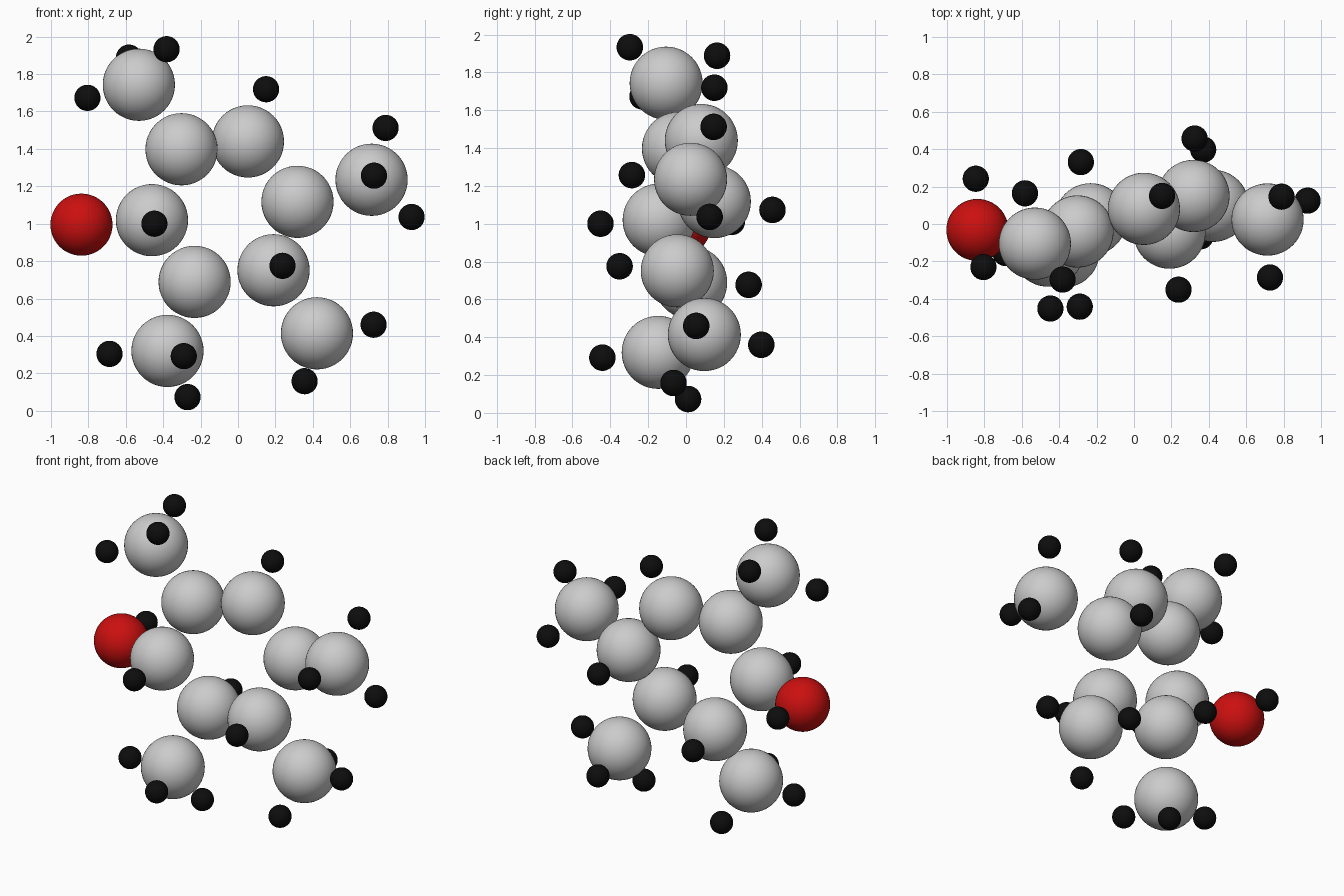
import bpy, bmesh


def material(name, rgb):
    m = bpy.data.materials.new(name)
    m.diffuse_color = (*rgb, 1.0)
    return m


def sphere_mesh(name, radius, mat=None):
    bm = bmesh.new()
    bmesh.ops.create_uvsphere(bm, u_segments=48, v_segments=24, radius=radius)
    for f in bm.faces:
        f.smooth = True
    me = bpy.data.meshes.new(name)
    bm.to_mesh(me)
    bm.free()
    if mat:
        me.materials.append(mat)
    return me


def place(name, mesh, points):
    for i, p in enumerate(points, 1):
        ob = bpy.data.objects.new(f"{name}_{i:02d}", mesh)
        ob.location = p
        bpy.context.collection.objects.link(ob)


# Large grey atoms: chain and side groups
place("carbon_atom", sphere_mesh("carbon_ball", 0.193), [
    (-0.53, -0.105, 1.743), (-0.302, -0.04, 1.398), (0.053, 0.081, 1.44),
    (0.318, 0.15, 1.117), (0.714, 0.024, 1.235), (-0.46, -0.142, 1.019),
    (-0.232, 0.025, 0.689), (0.19, -0.046, 0.751), (-0.377, -0.147, 0.32),
    (0.422, 0.097, 0.414),
])

# Red atom
place("oxygen_atom", sphere_mesh("oxygen_ball", 0.166, material("red", (0.6, 0.005, 0.005))),
      [(-0.837, -0.032, 0.995)])

# Small black atoms
place("hydrogen_atom", sphere_mesh("hydrogen_ball", 0.07, material("black", (0.004, 0.004, 0.004))), [
    # top end group
    (-0.805, -0.23, 1.673), (-0.382, -0.297, 1.933), (-0.583, 0.164, 1.888),
    # upper chain and right end group
    (0.15, 0.15, 1.719), (0.789, 0.146, 1.512), (0.727, -0.286, 1.257),
    (0.928, 0.125, 1.036), (0.324, 0.457, 1.073),
    # middle
    (-0.447, -0.452, 1.0), (0.238, -0.351, 0.775), (-0.846, 0.242, 1.01),
    (-0.284, 0.331, 0.677),
    # lower left end group
    (-0.687, -0.155, 0.304), (-0.29, -0.442, 0.292), (-0.27, 0.011, 0.073),
    # lower right end group
    (0.725, 0.054, 0.46), (0.356, -0.066, 0.158), (0.37, 0.398, 0.36),
])
